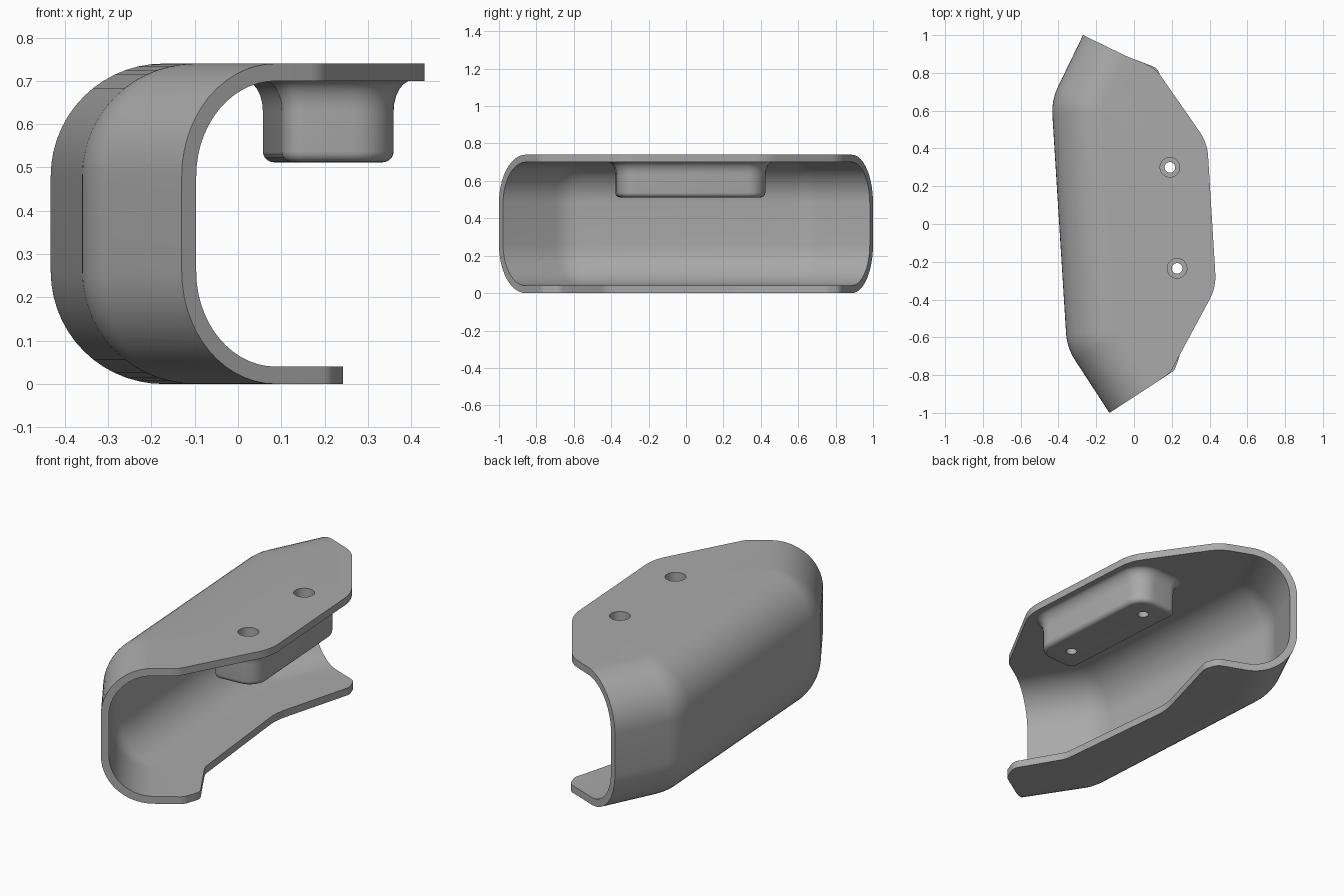
import bpy, bmesh, math
from mathutils import Vector

if "Cube" in bpy.data.objects:
    bpy.data.objects.remove(bpy.data.objects["Cube"])

H, T, R = 0.74, 0.04, 0.26      # height, wall thickness, channel corner radius

grey = bpy.data.materials.new("mid grey")
grey.diffuse_color = (0.4, 0.4, 0.4, 1)
grey.use_nodes = True
grey.node_tree.nodes["Principled BSDF"].inputs["Base Color"].default_value = grey.diffuse_color


def fillet(pts, radii, n=8):
    """Round the inner corners of an open plan polyline."""
    pts = [Vector(p) for p in pts]
    out = [pts[0]]
    for a, p, b, r in zip(pts, pts[1:], pts[2:], radii):
        u, v = (a - p).normalized(), (b - p).normalized()
        half = u.angle(v) / 2
        t = min(r / math.tan(half), 0.48 * (a - p).length, 0.48 * (b - p).length)
        r = t * math.tan(half)
        c = p + (u + v).normalized() * (r / math.sin(half))
        d0, d1 = p + u * t - c, p + v * t - c
        ang = d0.angle(d1)
        for i in range(n + 1):
            k = i / n
            out.append(c + (d0 * math.sin((1 - k) * ang) + d1 * math.sin(k * ang)) / math.sin(ang))
    return out + [pts[-1]]


def finish(name, bm):
    bmesh.ops.recalc_face_normals(bm, faces=bm.faces)
    me = bpy.data.meshes.new(name)
    bm.to_mesh(me)
    bm.free()
    ob = bpy.data.objects.new(name, me)
    bpy.context.collection.objects.link(ob)
    me.materials.append(grey)
    return ob


# Back wall path in plan, from front end to back end
path = fillet([(-0.13, -1.0), (-0.355, -0.655), (-0.437, 0.655), (-0.27, 1.0)], [0.3, 0.3], 12)
normals = []
for i, p in enumerate(path):
    d = Vector((0, 0))
    if i > 0:
        d += (p - path[i - 1]).normalized()
    if i < len(path) - 1:
        d += (path[i + 1] - p).normalized()
    d.normalize()
    normals.append(Vector((d.y, -d.x)))

# C profile as (depth from the back, height)
N = 14
profile = [(R - R * math.sin(a), R - R * math.cos(a)) for a in (i * math.pi / 2 / N for i in range(N + 1))]
profile += [(d, H - z) for d, z in reversed(profile)]

bm = bmesh.new()
grid = [[bm.verts.new((*(p + n * d), z)) for d, z in profile] for p, n in zip(path, normals)]
for a, b in zip(grid, grid[1:]):
    for j in range(len(profile) - 1):
        bm.faces.new((a[j], b[j], b[j + 1], a[j + 1]))


# Flat flanges closing on the curved channel
def flange(col, z, corners, radii):
    edge = [r[col] for r in grid]
    line = fillet([edge[0].co.xy, *corners, edge[-1].co.xy], radii)
    rim = [bm.verts.new((*p, z)) for p in line[1:-1]]
    bm.faces.new(edge + rim[::-1])


flange(-1, H, [(0.19, -0.79), (0.435, -0.335), (0.388, 0.43), (0.11, 0.83)], [0.1, 0.25, 0.25, 0.2])
flange(0, 0, [(0.215, -0.775), (0.248, -0.68), (0.10, -0.43), (0.025, 0.29), (0.15, 0.75), (0.125, 0.825)],
       [0.06, 0.06, 0.12, 0.35, 0.06, 0.06])
shell = finish("channel_shell", bm)
# Orient the skin outward so the wall grows inward
mid = min(shell.data.polygons, key=lambda f: f.center.x)
if mid.normal.x > 0:
    shell.data.flip_normals()
sol = shell.modifiers.new("wall", 'SOLIDIFY')
sol.thickness, sol.offset = T, -1

# Mounting boss under the top flange, with rounded bottom and flared root
centre, tilt = Vector((0.21, 0.025)), math.radians(3.6)


def boss_ring(bm, grow, z, n=8):
    hx, hy = 0.131 + grow, 0.398 + grow
    ring = []
    for sx, sy, r, start in ((1, 1, 0.1, 0), (-1, 1, 0.05, 90), (-1, -1, 0.05, 180), (1, -1, 0.1, 270)):
        r += grow
        for i in range(n + 1):
            a = math.radians(start + 90 * i / n)
            x = sx * (hx - r) + r * math.cos(a)
            y = sy * (hy - r) + r * math.sin(a)
            ring.append(bm.verts.new((centre.x + x * math.cos(tilt) - y * math.sin(tilt),
                                      centre.y + x * math.sin(tilt) + y * math.cos(tilt), z)))
    return ring


levels = []
for i in range(6):                          # rounded bottom edge
    a = i * math.pi / 10
    levels.append((-0.025 * (1 - math.sin(a)), 0.512 + 0.025 * (1 - math.cos(a))))
for i in range(7):                          # flared root
    a = i * math.pi / 12
    levels.append((0.045 * (1 - math.cos(a)), 0.63 + 0.072 * math.sin(a)))
bm = bmesh.new()
rings = [boss_ring(bm, g, z) for g, z in levels]
for a, b in zip(rings, rings[1:]):
    for j in range(len(a)):
        k = (j + 1) % len(a)
        bm.faces.new((a[j], a[k], b[k], b[j]))
bm.faces.new(rings[0])
bm.faces.new(rings[-1])
boss = finish("mounting_boss", bm)

# Two counterbored screw holes through flange and boss
cutters = []
for x, y in ((0.19, 0.30), (0.228, -0.235)):
    bm = bmesh.new()
    prof = [(0.028, 0.4), (0.028, 0.62), (0.052, 0.62), (0.052, 0.8)]
    rows = [[bm.verts.new((x + r * math.cos(a), y + r * math.sin(a), z))
             for a in (i * math.tau / 32 for i in range(32))] for r, z in prof]
    for a, b in zip(rows, rows[1:]):
        for j in range(32):
            bm.faces.new((a[j], a[(j + 1) % 32], b[(j + 1) % 32], b[j]))
    bm.faces.new(rows[0])
    bm.faces.new(rows[-1])
    cut = finish("hole_cutter", bm)
    cut.hide_render = True
    cutters.append(cut)
    for ob in (shell, boss):
        m = ob.modifiers.new("screw_hole", 'BOOLEAN')
        m.operation, m.solver, m.object = 'DIFFERENCE', 'EXACT', cut

# Apply modifiers, drop the cutters and smooth the curved faces
bpy.ops.object.select_all(action='DESELECT')
for ob in (shell, boss):
    ob.select_set(True)
bpy.context.view_layer.objects.active = shell
bpy.ops.object.convert(target='MESH')
for cut in cutters:
    bpy.data.objects.remove(cut)
bpy.ops.object.shade_smooth_by_angle(angle=math.radians(30))
